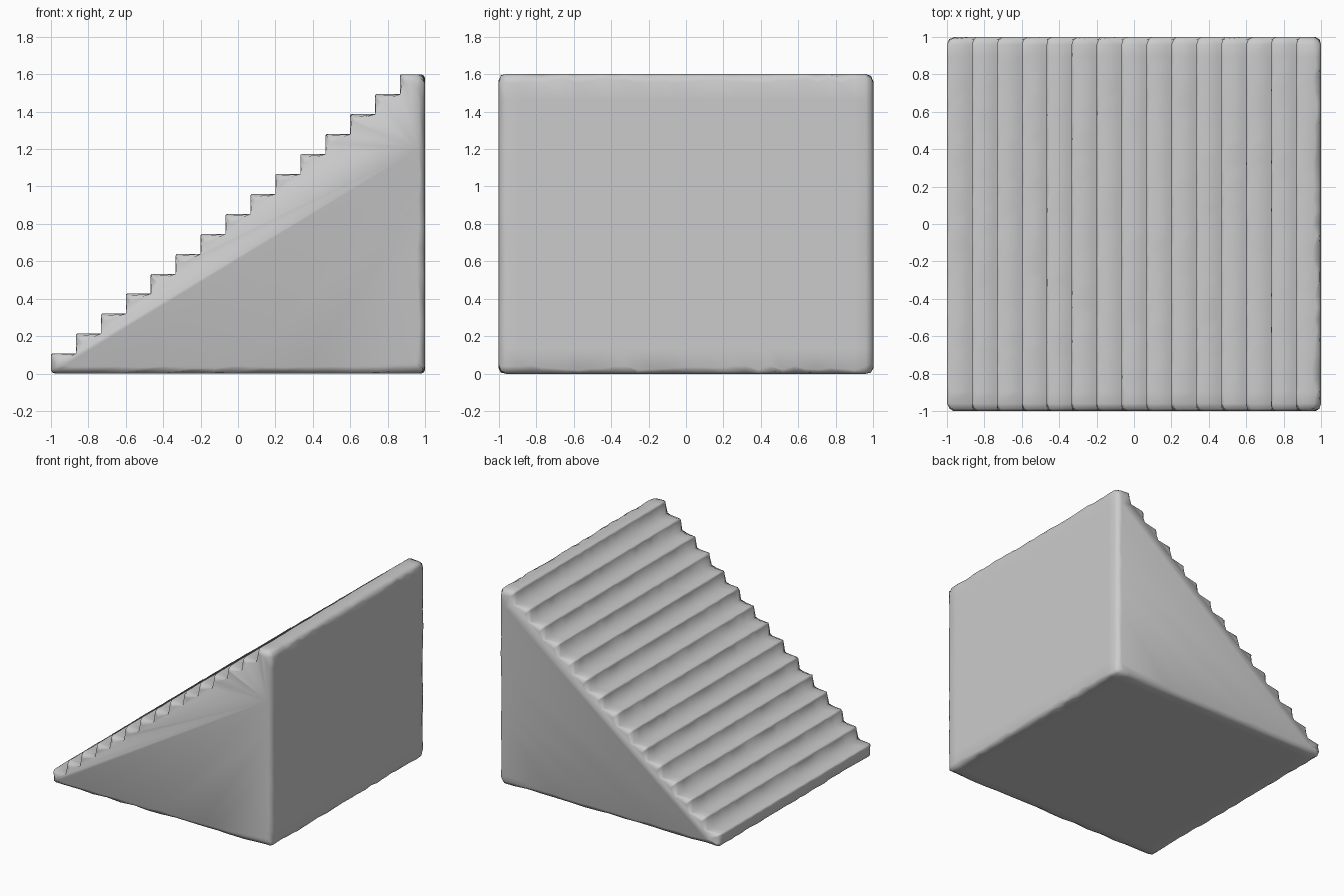
import bpy, bmesh, random
from mathutils import Vector

if "Cube" in bpy.data.objects:
    bpy.data.objects.remove(bpy.data.objects["Cube"])

random.seed(4)
STEPS, W, H = 15, 2.0, 1.6
TREAD, RISE = W / STEPS, H / STEPS
SLICES = 30

# Profile corners as (position, largest chip size); zero keeps the point as is
corners = [(Vector((1 - W * i / 16, 0)), 0.045 if i in (0, 16) else 0) for i in range(17)]
for i in range(STEPS):
    x, z = -1 + i * TREAD, (i + 1) * RISE
    corners.append((Vector((x, z)), 0.018))
    if i < STEPS - 1:
        corners.append((Vector((x + TREAD, z)), 0))
corners.append((Vector((1, H)), 0.05))
corners += [(Vector((1, H * (1 - i / 12))), 0) for i in range(1, 12)]
n = len(corners)


def worn_profile():
    """Staircase outline with every outer corner chipped by a random amount."""
    pts = []
    for i, (p, chip) in enumerate(corners):
        if not chip:
            pts.append(p.copy())
            continue
        before = (corners[i - 1][0] - p).normalized()
        after = (corners[(i + 1) % n][0] - p).normalized()
        a, b = (chip * random.uniform(0.4, 1.0) for _ in range(2))
        pts += [p + before * a, p + (before * a + after * b) * 0.3, p + after * b]
    return pts


def inset(pts, lo, hi):
    """Pull an outline inwards, so that the end faces get worn edges."""
    out = []
    for p in pts:
        d = random.uniform(lo, hi)
        q = p.copy()
        slope = (p.x + 1) * H / W
        if p.y < 0.06:
            q.y += d
        if p.x > 0.94:
            q.x -= d
        if p.x < 0.94 and p.y > slope + 0.03:
            q += Vector((0.62, -0.78)) * d * 1.2
        elif p.x > 0.8 and p.y > 1.5:
            q.y -= d
        if p.x < -0.94:
            q.x += d
        out.append(q)
    return out


# Sections along the depth: worn end, rim, body, rim, worn end
sections = [(-1, 0.028, 0.045), (-0.988, 0.006, 0.016)]
for k in range(SLICES + 1):
    y = -0.96 + 1.92 * k / SLICES
    sections.append((y, 0, 0))
sections += [(0.988, 0.006, 0.016), (1, 0.028, 0.045)]

bm = bmesh.new()
rings = []
for y, lo, hi in sections:
    pts = worn_profile()
    if hi:
        pts = inset(pts, lo, hi)
    rings.append([bm.verts.new((p.x, y, p.y)) for p in pts])
for r, s in zip(rings, rings[1:]):
    for i in range(len(r)):
        j = (i + 1) % len(r)
        bm.faces.new((r[i], r[j], s[j], s[i]))
bm.faces.new(rings[0])
bm.faces.new(rings[-1][::-1])
bmesh.ops.recalc_face_normals(bm, faces=bm.faces)
for f in bm.faces:
    f.smooth = True

mesh = bpy.data.meshes.new("stone_stairs")
bm.to_mesh(mesh)
bm.free()
stairs = bpy.data.objects.new("stone_stairs", mesh)
bpy.context.collection.objects.link(stairs)
